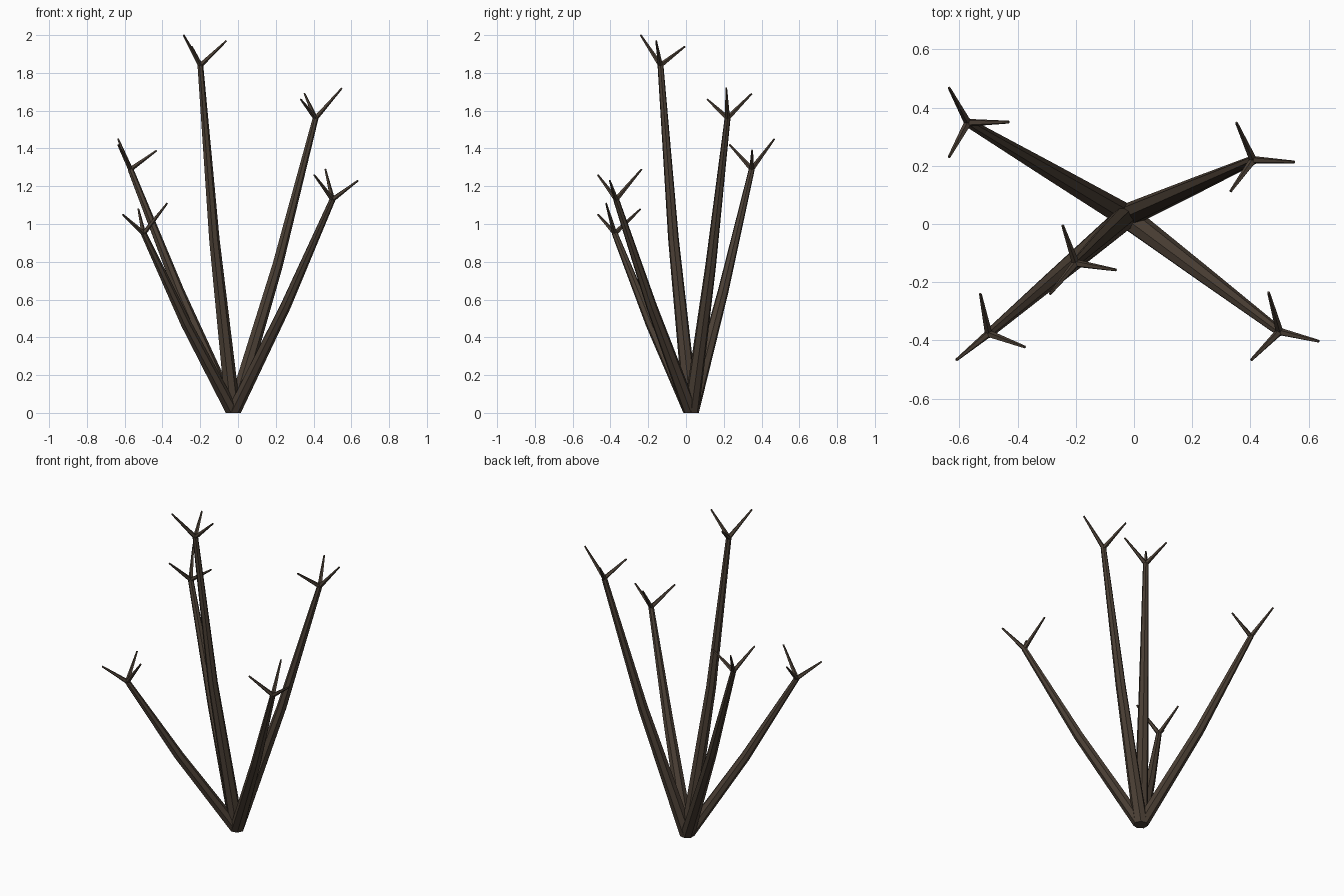
import bpy, bmesh, math
from mathutils import Vector

if "Cube" in bpy.data.objects:
    bpy.data.objects.remove(bpy.data.objects["Cube"])

mat = bpy.data.materials.new("dark_bark")
mat.diffuse_color = (0.07, 0.05, 0.035, 1)
mat.use_nodes = True
mat.node_tree.nodes["Principled BSDF"].inputs["Base Color"].default_value = mat.diffuse_color
UP = Vector((0, 0, 1))


def tube(bm, points, radii, normals, sides):
    """Loft a tapered, capped tube through the points."""
    rings = []
    for p, r, n in zip(points, radii, normals):
        q = UP.rotation_difference(n)
        rings.append([bm.verts.new(p + q @ Vector((r * math.cos(a), r * math.sin(a), 0)))
                      for a in (2 * math.pi * i / sides for i in range(sides))])
    for low, high in zip(rings, rings[1:]):
        for i in range(sides):
            j = (i + 1) % sides
            bm.faces.new((low[i], low[j], high[j], high[i]))
    bm.faces.new(rings[0][::-1])
    bm.faces.new(rings[-1])


def finish(bm, name):
    mesh = bpy.data.meshes.new(name)
    bm.to_mesh(mesh)
    bm.free()
    mesh.materials.append(mat)
    bpy.context.collection.objects.link(bpy.data.objects.new(name, mesh))


# fork point of each stem, then its three twig tips
BASE = Vector((-0.027, 0.027, 0))
STEMS = [
    ((-0.20, -0.135, 1.84), [(-0.288, -0.24, 2.0), (-0.062, -0.158, 1.97), (-0.245, -0.005, 1.94)]),
    ((0.41, 0.22, 1.56), [(0.55, 0.213, 1.72), (0.352, 0.348, 1.69), (0.332, 0.112, 1.66)]),
    ((-0.57, 0.348, 1.29), [(-0.43, 0.35, 1.39), (-0.635, 0.468, 1.45), (-0.635, 0.23, 1.42)]),
    ((0.50, -0.37, 1.13), [(0.635, -0.403, 1.23), (0.462, -0.235, 1.29), (0.403, -0.467, 1.26)]),
    ((-0.50, -0.377, 0.95), [(-0.375, -0.423, 1.11), (-0.528, -0.24, 1.08), (-0.61, -0.467, 1.05)]),
]

for k, (fork, tips) in enumerate(STEMS, 1):
    fork = Vector(fork)
    axis = (fork - BASE).normalized()
    # stem bows slightly outward, with a flat foot on the ground
    out = Vector((axis.x, axis.y, 0)).normalized()
    mid = BASE.lerp(fork, 0.5) + out * 0.018
    bm = bmesh.new()
    tube(bm, [BASE, mid, fork], [0.042, 0.029, 0.016],
         [UP, axis, (fork - mid).normalized()], 7)
    finish(bm, f"stem_{k}")
    # three twigs spreading from the fork
    bm = bmesh.new()
    for tip in tips:
        d = (Vector(tip) - fork).normalized()
        tube(bm, [fork - d * 0.008, Vector(tip)], [0.014, 0.005], [d, d], 5)
    finish(bm, f"twigs_{k}")
